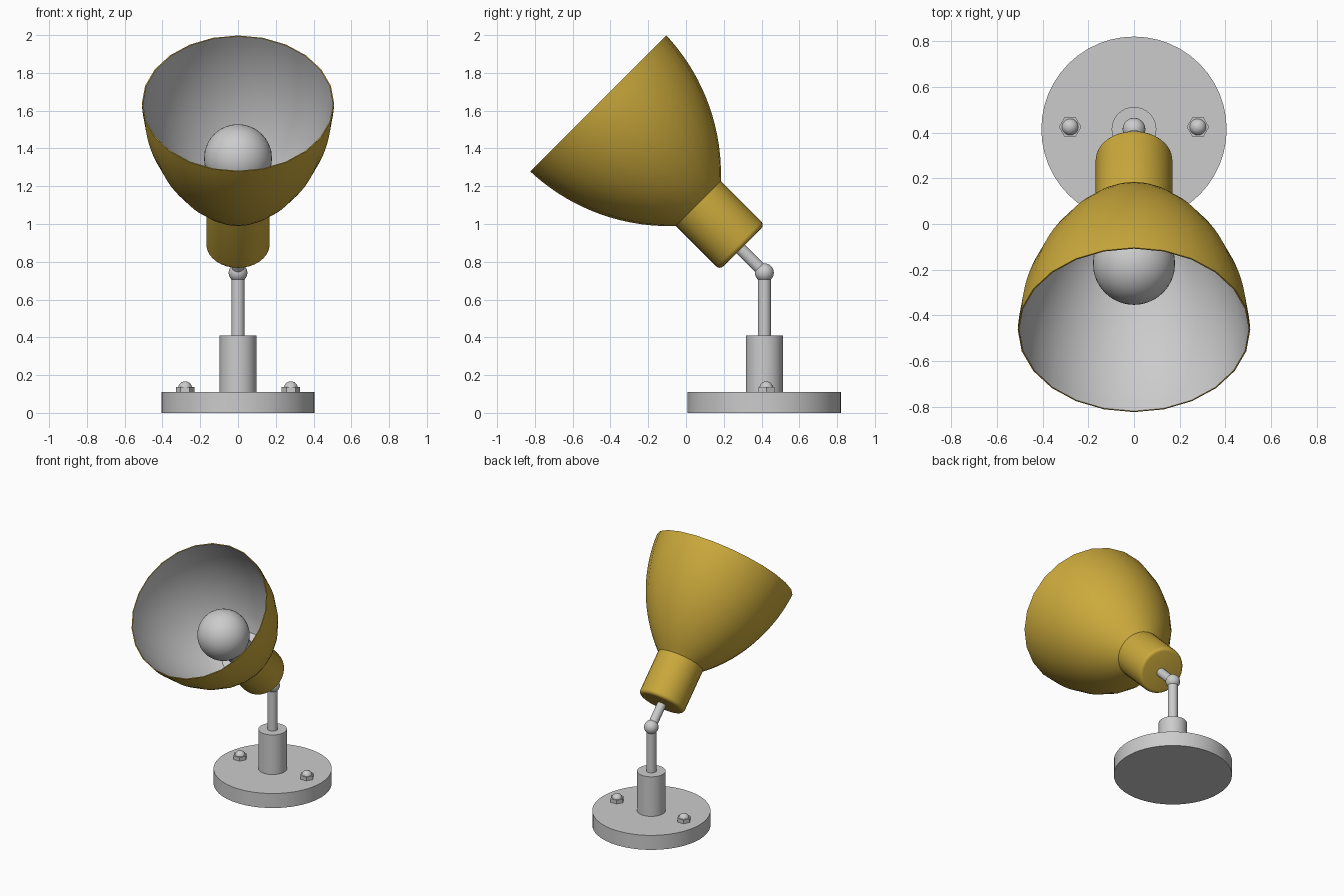
import bpy, bmesh, math
from mathutils import Vector, Matrix

if "Cube" in bpy.data.objects:
    bpy.data.objects.remove(bpy.data.objects["Cube"])


def material(name, rgb):
    m = bpy.data.materials.new(name)
    m.diffuse_color = (*rgb, 1)
    m.use_nodes = True
    m.node_tree.nodes["Principled BSDF"].inputs["Base Color"].default_value = m.diffuse_color
    return m


GREY = material("light grey", (0.60, 0.60, 0.60))
GOLD = material("mustard yellow", (0.60, 0.40, 0.045))

PIVOT = Vector((0, 0.415, 0.742))                 # ball joint
TILT = Matrix.Rotation(math.radians(45), 4, 'X')  # local z leans to -y, up
ARM = Matrix.Translation(PIVOT) @ TILT
HEAD = Matrix.Translation(PIVOT + Vector((0, 0.0085, 0.0085))) @ TILT


def lathe(name, profile, mat, matrix, segs=48, smooth=True, spin=0.0):
    """Revolve (radius, height) points around local z."""
    bm = bmesh.new()
    rings = []
    for r, z in profile:
        if r < 1e-6:
            rings.append([bm.verts.new((0, 0, z))] * segs)
        else:
            rings.append([bm.verts.new((r * math.cos(a), r * math.sin(a), z))
                          for a in (spin + 2 * math.pi * i / segs for i in range(segs))])
    for lo, hi in zip(rings, rings[1:]):
        for i in range(segs):
            j = (i + 1) % segs
            quad = list(dict.fromkeys((lo[i], lo[j], hi[j], hi[i])))
            if len(quad) > 2:
                bm.faces.new(quad)
    bmesh.ops.recalc_face_normals(bm, faces=bm.faces)
    me = bpy.data.meshes.new(name)
    bm.to_mesh(me)
    bm.free()
    ob = bpy.data.objects.new(name, me)
    bpy.context.collection.objects.link(ob)
    me.materials.append(mat)
    ob.matrix_world = matrix
    if smooth:
        bpy.ops.object.select_all(action='DESELECT')
        ob.select_set(True)
        bpy.context.view_layer.objects.active = ob
        bpy.ops.object.shade_smooth_by_angle(angle=math.radians(35))
    return ob


def cylinder(r, z0, z1, bevel=0.0):
    if not bevel:
        return [(0, z0), (r, z0), (r, z1), (0, z1)]
    corner = [(r - bevel + bevel * math.sin(a), z0 + bevel - bevel * math.cos(a))
              for a in (math.pi / 8 * k for k in range(5))]
    return [(0, z0)] + corner + [(r, z1), (0, z1)]


def sphere(r, zc, a0=-90, n=16):
    return [(r * math.cos(a), zc + r * math.sin(a))
            for a in (math.radians(a0 + (90 - a0) * k / n) for k in range(n + 1))]


# base plate, post and rod
at_base = Matrix.Translation((0, 0.415, 0))
lathe("base_plate", cylinder(0.406, 0, 0.11), GREY, at_base)
lathe("post", cylinder(0.098, 0.10, 0.41), GREY, at_base, 32)
lathe("rod", cylinder(0.035, 0.40, 0.742), GREY, at_base, 24)

# cap nuts on the base
for side, x in (("left", -0.28), ("right", 0.28)):
    spot = Matrix.Translation((x, 0.425, 0))
    lathe(side + "_nut", cylinder(0.049, 0.105, 0.138), GREY, spot, 6, smooth=False)
    lathe(side + "_nut_cap", [(0, 0.13)] + sphere(0.037, 0.13, 0, 8), GREY, spot, 20)

# ball joint and tilted arm
lathe("ball_joint", sphere(0.05, 0), GREY, ARM, 24)
lathe("arm", cylinder(0.032, 0, 0.22), GREY, ARM, 24)

# lamp holder
lathe("lamp_holder", cylinder(0.168, 0.178, 0.512, 0.025), GOLD, HEAD, 32)

# shade: circular arc profile, gold outside and rim, grey lining
R, TC, RC, WALL = 1.077, 1.293, -0.567, 0.006
heights = [0.506 + (1.255 - 0.506) * k / 16 for k in range(17)]
outer = [(RC + math.sqrt(R * R - (t - TC) ** 2), t) for t in heights]
inner = [(RC + math.sqrt((R - WALL) ** 2 - (t - TC) ** 2), t) for t in heights[::-1]]
inner[-1] = (inner[-1][0], 0.515)
shade = lathe("shade", outer + inner + [(0, 0.515)], GOLD, HEAD, 24)
shade.data.materials.append(GREY)
for f in shade.data.polygons:
    c = f.center
    inward = f.normal.x * c.x + f.normal.y * c.y < -1e-4
    floor = math.hypot(c.x, c.y) < 0.15
    f.material_index = 1 if inward or floor else 0

# bulb and its neck
lathe("bulb", sphere(0.18, 0.845, -90, 24), GREY, HEAD, 40)
lathe("bulb_neck", cylinder(0.10, 0.51, 0.72), GREY, HEAD, 32)
